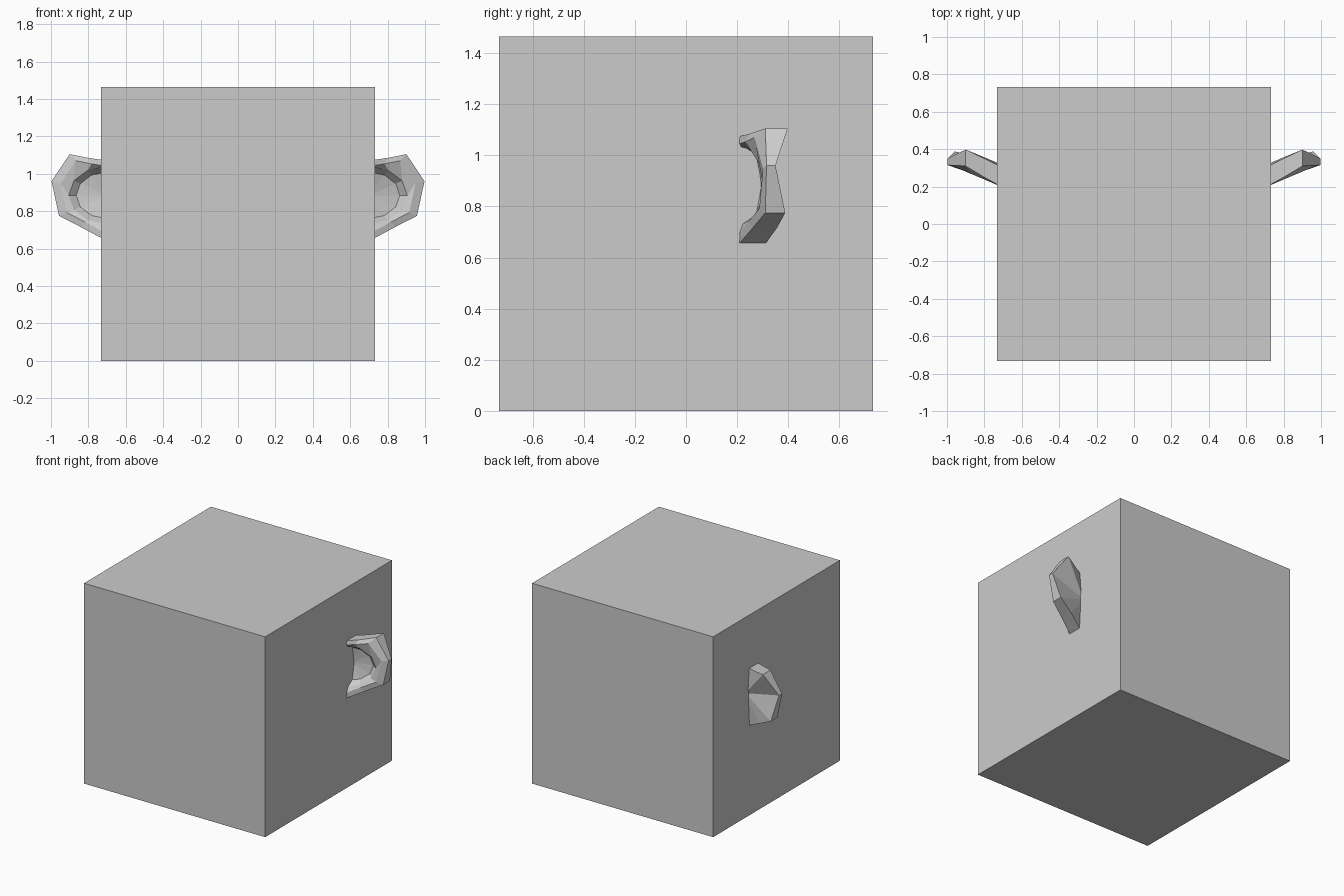
import bpy, bmesh, math

if "Cube" in bpy.data.objects:
    bpy.data.objects.remove(bpy.data.objects["Cube"])

# Head block
bpy.ops.mesh.primitive_cube_add(size=1.464, location=(0, 0, 0.732))
bpy.context.object.name = "head"

ROOT = 0.70  # ear root, just inside the head

# Ear outline from top root round the tip to bottom root: x, z, front y, back y
outline = [
    (ROOT, 1.070, 0.195, 0.300), (0.80, 1.085, 0.250, 0.350),
    (0.90, 1.105, 0.310, 0.398), (0.997, 0.960, 0.315, 0.350),
    (0.957, 0.775, 0.310, 0.388), (0.84, 0.715, 0.260, 0.355),
    (ROOT, 0.640, 0.195, 0.300),
]


def front_y(x):
    return 0.20 + 0.42 * (x - ROOT)


def scaled(s, dy):
    """Copy of the outline shrunk toward the ear centre on the root plane."""
    ring = []
    for x, z, _, _ in outline:
        nx = ROOT + (x - ROOT) * s
        ring.append((nx, front_y(nx) + dy, 0.885 + (z - 0.885) * s))
    return ring


def arc(rx, rz, dy):
    """Half ellipse for the rounded bowl."""
    ring = []
    for i in range(7):
        a = math.pi / 2 - math.pi * i / 6
        x = ROOT + rx * math.cos(a)
        ring.append((x, front_y(x) + dy, 0.885 + rz * math.sin(a)))
    return ring


def build_ear(name, side):
    bm = bmesh.new()
    rings = [
        [(x, yb, z) for x, z, _, yb in outline],   # back edge
        [(x, yf, z) for x, z, yf, _ in outline],   # front edge
        scaled(0.84, -0.004),                      # lip
        arc(0.205, 0.155, 0.015),                  # bowl edge
        arc(0.165, 0.125, 0.060),                  # bowl wall
    ]
    vs = [[bm.verts.new((side * x, y, z)) for x, y, z in r] for r in rings]
    for a, b in zip(vs, vs[1:]):
        for i in range(6):
            bm.faces.new((a[i], a[i + 1], b[i + 1], b[i]))
    back = bm.verts.new((side * ROOT, 0.315, 0.885))
    floor = bm.verts.new((side * ROOT, 0.285, 0.885))
    for i in range(6):
        bm.faces.new((vs[0][i + 1], vs[0][i], back))
        bm.faces.new((vs[-1][i], vs[-1][i + 1], floor))
    # hidden root cap
    bm.faces.new([back] + [r[0] for r in vs] + [floor] + [r[-1] for r in reversed(vs)])
    bmesh.ops.recalc_face_normals(bm, faces=bm.faces[:])
    mesh = bpy.data.meshes.new(name)
    bm.to_mesh(mesh)
    bm.free()
    bpy.context.collection.objects.link(bpy.data.objects.new(name, mesh))


# Ears, mirrored left and right
build_ear("ear_right", 1)
build_ear("ear_left", -1)
